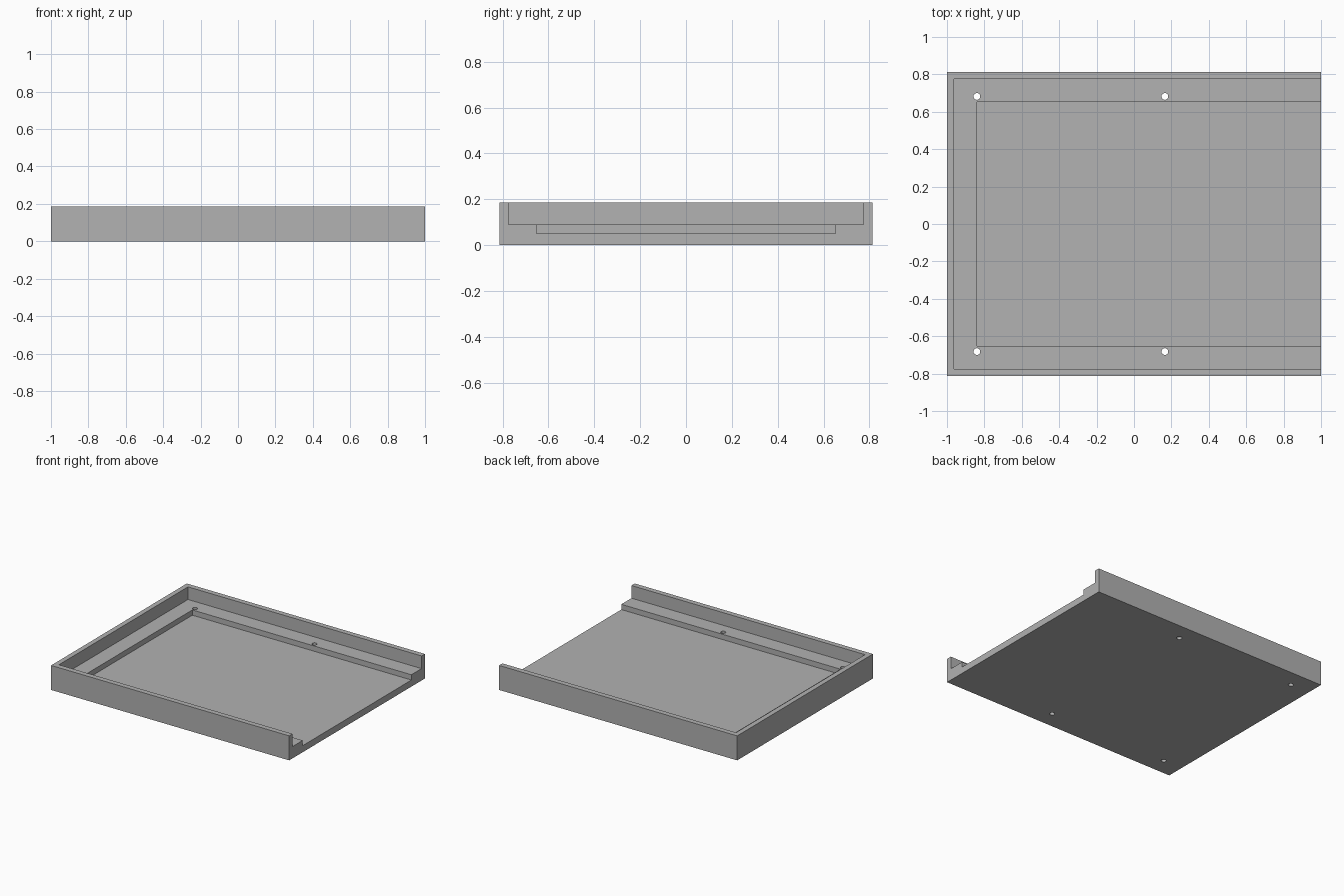
import bpy

if "Cube" in bpy.data.objects:
    bpy.data.objects.remove(bpy.data.objects["Cube"], do_unlink=True)

# Overall size and the heights of the stepped interior
HALF_X, HALF_Y, HEIGHT = 1.0, 0.814, 0.186
LEDGE_Z, FLOOR_Z = 0.09, 0.05

grey = bpy.data.materials.new("plain_grey")
grey.use_nodes = True
colour = (0.445, 0.445, 0.445, 1)
grey.diffuse_color = colour
grey.node_tree.nodes["Principled BSDF"].inputs["Base Color"].default_value = colour


def box(name, x0, x1, half_y, z0, z1):
    bpy.ops.mesh.primitive_cube_add(size=1, location=((x0 + x1) / 2, 0, (z0 + z1) / 2))
    ob = bpy.context.object
    ob.name = name
    ob.scale = (x1 - x0, 2 * half_y, z1 - z0)
    bpy.ops.object.transform_apply(location=True, rotation=False, scale=True)
    ob.data.materials.append(grey)
    return ob


# Solid block that becomes the tray
tray = box("open_ended_tray", -HALF_X, HALF_X, HALF_Y, 0, HEIGHT)

# Upper recess leaves the rim walls, lower recess leaves the ledge; both open at +x
cutters = [
    box("rim_cutter", -0.962, HALF_X + 0.2, 0.774, LEDGE_Z, HEIGHT + 0.2),
    box("floor_cutter", -0.84, HALF_X + 0.2, 0.652, FLOOR_Z, HEIGHT + 0.1),
]

# Screw holes through the ledge
for x in (-0.84, 0.165):
    for y in (-0.682, 0.682):
        bpy.ops.mesh.primitive_cylinder_add(vertices=32, radius=0.018, depth=0.6, location=(x, y, 0))
        hole = bpy.context.object
        hole.name = "screw_hole_cutter"
        hole.data.materials.append(grey)
        cutters.append(hole)

# Carve the tray, then discard the cutters
for cutter in cutters:
    cutter.hide_render = True
    mod = tray.modifiers.new("cut", "BOOLEAN")
    mod.operation = "DIFFERENCE"
    mod.solver = "EXACT"
    mod.object = cutter
    bpy.context.view_layer.objects.active = tray
    bpy.ops.object.modifier_apply(modifier=mod.name)
    bpy.data.objects.remove(cutter, do_unlink=True)

# Smooth hole walls, crisp edges elsewhere
bpy.ops.object.select_all(action="DESELECT")
tray.select_set(True)
bpy.context.view_layer.objects.active = tray
bpy.ops.object.shade_smooth_by_angle()
